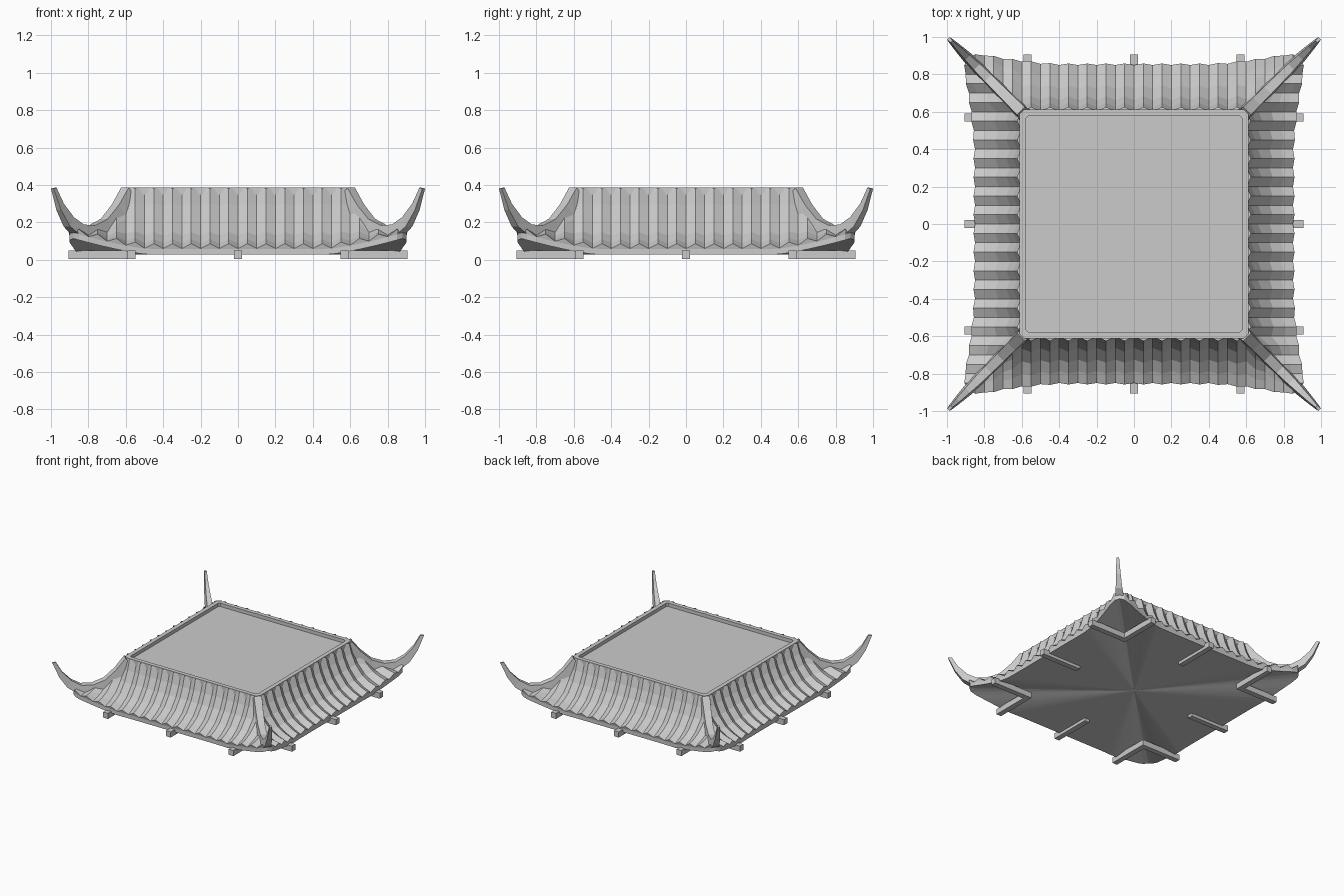
import bpy, bmesh, math
from mathutils import Matrix, Vector

if "Cube" in bpy.data.objects:
    bpy.data.objects.remove(bpy.data.objects["Cube"])

PROFILE = [(0, .375), (.1, .29), (.25, .21), (.5, .13), (.75, .088), (1, .06)]
COLS = [i for i in range(-18, 19)]


def finish(bm, name):
    bmesh.ops.remove_doubles(bm, verts=bm.verts, dist=0.0008)
    bmesh.ops.recalc_face_normals(bm, faces=bm.faces)
    me = bpy.data.meshes.new(name)
    bm.to_mesh(me)
    bm.free()
    ob = bpy.data.objects.new(name, me)
    bpy.context.collection.objects.link(ob)
    return ob


def box(bm, x0, x1, y0, y1, z0, z1):
    m = Matrix.Translation(((x0+x1)/2, (y0+y1)/2, (z0+z1)/2)) @ Matrix.Diagonal((x1-x0, y1-y0, z1-z0, 1))
    bmesh.ops.create_cube(bm, size=1, matrix=m)


def quarter(k):
    return Matrix.Rotation(k * math.pi / 2, 3, 'Z')


def height(t):
    for (a, za), (b, zb) in zip(PROFILE, PROFILE[1:]):
        if t <= b + 1e-6:
            return za + (zb - za) * (t - a) / (b - a)
    return PROFILE[-1][1]


def col_x(i):
    return math.copysign(min(abs(i) * .05, .88), i)


def eave(x):
    s = max(0, (abs(x) - .4) / .4)
    return min(.85 + .05 * s ** 1.5, .9, 1.76 - abs(x))


def lift(x):
    return .085 * (max(0, abs(x) - .48) / .4) ** 1.3


# Tiled roof: four corrugated curved slopes, fascia band and soffit
bm = bmesh.new()
for k in range(4):
    R = quarter(k)
    columns = []
    for i in COLS:
        x = col_x(i)
        e, y0 = eave(x), max(.6, abs(x))
        col = []
        for row, (t, _) in enumerate(PROFILE):
            y = y0 + (e - y0) * t
            T = min(1, (y - .6) / (e - .6))
            z = height(T) + lift(x) * T
            if i % 2 and not (row == 0 and abs(x) > .59):
                y += .024 * (1 - T) + .008 * T
                z += .010 * (1 - T) + .026 * T
            col.append(bm.verts.new(R @ Vector((x, -y, z))))
        edge = e
        col.append(bm.verts.new(R @ Vector((x, -edge, .058 + lift(x)))))
        col.append(bm.verts.new(R @ Vector((x, -edge, .028 + lift(x)))))
        col.append(bm.verts.new((0, 0, .028)))
        columns.append(col)
    for a, b in zip(columns, columns[1:]):
        for r in range(len(a) - 2):
            bm.faces.new((a[r], a[r+1], b[r+1], b[r]))
        bm.faces.new((a[-2], a[-1], b[-2]))
bmesh.ops.dissolve_degenerate(bm, dist=0.0005, edges=bm.edges)
finish(bm, "tiled_roof")

# Upturned corner ridges: (top r, top z, bottom r, bottom z, half width)
RIDGE = [(.605, .385, .57, .33, .042), (.655, .295, .62, .22, .04),
         (.715, .218, .69, .13, .038), (.78, .184, .77, .11, .036),
         (.84, .188, .87, .135, .032), (.89, .228, .915, .178, .025),
         (.94, .300, .958, .265, .018), (.975, .385, .993, .38, .010)]
bm = bmesh.new()
for k in range(4):
    R = quarter(k)
    rings = []
    for tr, tz, br, bz, w in RIDGE:
        d = w / math.sqrt(2)
        pts = [(tr - d * .7, tr + d * .7, tz), (tr + d * .7, tr - d * .7, tz),
               (br + d, br - d, bz), (br - d, br + d, bz)]
        rings.append([bm.verts.new(R @ Vector(p)) for p in pts])
    for a, b in zip(rings, rings[1:]):
        for j in range(4):
            n = (j + 1) % 4
            bm.faces.new((a[j], a[n], b[n], b[j]))
    bm.faces.new(rings[0])
    bm.faces.new(rings[-1])
finish(bm, "corner_ridges")

# Square rim around the top, with cut corners
bm = bmesh.new()


def octagon(h, c, z):
    pts = []
    for k in range(4):
        for p in ((h, -h + c), (h, h - c)):
            pts.append(bm.verts.new(quarter(k) @ Vector((p[0], p[1], z))))
    return pts


loops = [octagon(.612, .025, .35), octagon(.612, .025, .385),
         octagon(.578, .012, .385), octagon(.578, .012, .35)]
for a, b in zip(loops, loops[1:] + loops[:1]):
    for j in range(8):
        n = (j + 1) % 8
        bm.faces.new((a[j], a[n], b[n], b[j]))
finish(bm, "top_rim")

# Recessed top deck
bm = bmesh.new()
box(bm, -.59, .59, -.59, .59, .34, .357)
finish(bm, "top_deck")

# Square beam ends under the eaves, three per side
for k, side in enumerate(("front", "right", "back", "left")):
    bm = bmesh.new()
    for x in (-.57, 0, .57):
        box(bm, x - .022, x + .022, -.905, -.55, .004, .05)
    bmesh.ops.rotate(bm, verts=bm.verts, cent=(0, 0, 0), matrix=quarter(k))
    finish(bm, side + "_eave_beams")
